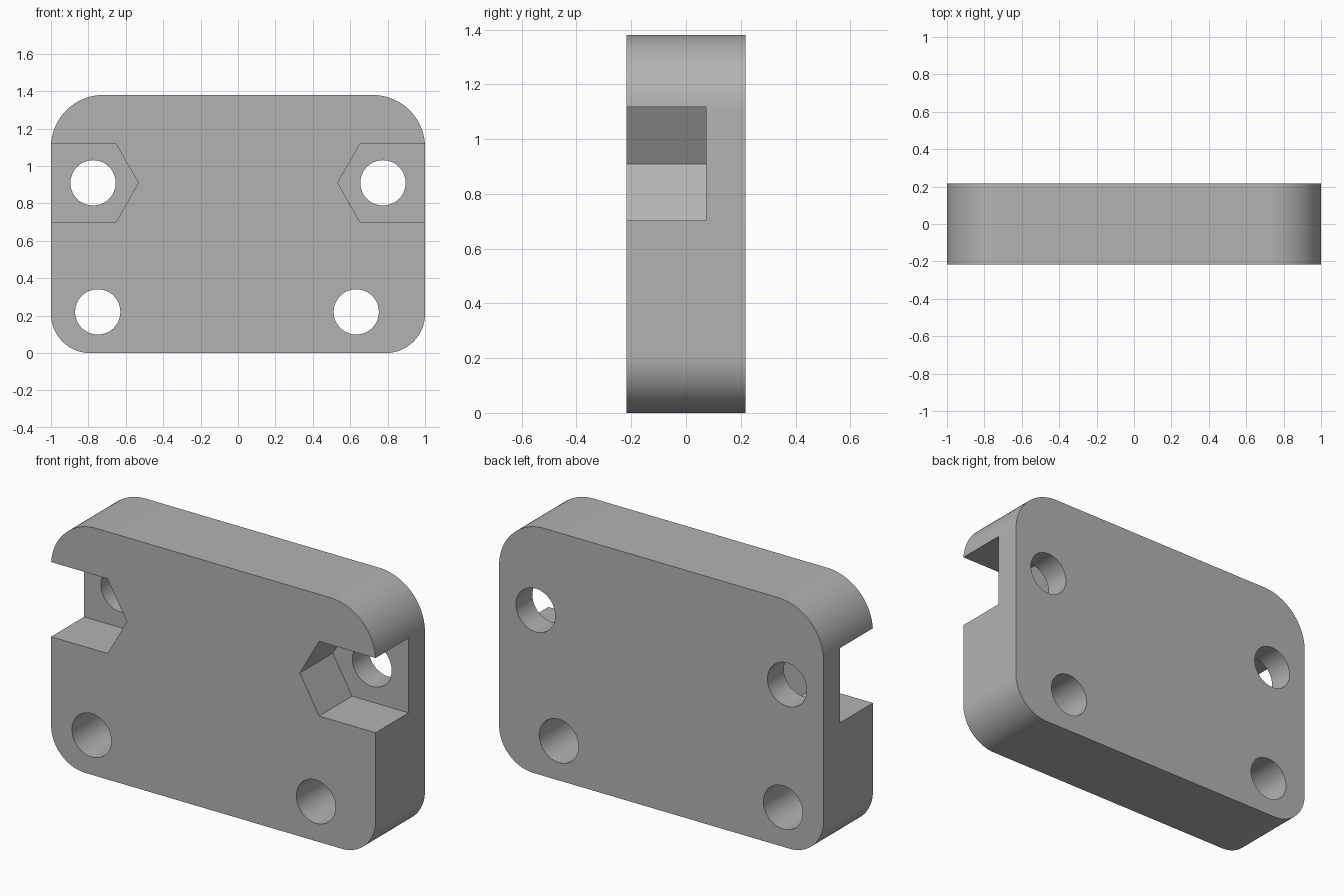
import bpy, bmesh
from math import sin, cos, pi, radians

cube = bpy.data.objects.get("Cube")
if cube:
    bpy.data.objects.remove(cube, do_unlink=True)

HALF_DEPTH, HEIGHT = 0.217, 1.38
TOP_RADIUS, BOTTOM_RADIUS, HOLE_RADIUS = 0.28, 0.21, 0.121
NUT_X, NUT_Z, NUT_HALF = 0.775, 0.91, 0.208
POCKET_FLOOR = 0.073

grey = bpy.data.materials.new("light grey")
grey.use_nodes = True
colour = (0.45, 0.45, 0.45, 1)
grey.diffuse_color = colour
grey.node_tree.nodes["Principled BSDF"].inputs["Base Color"].default_value = colour


def arc(x, z, radius, start, end, steps):
    angles = [radians(start + (end - start) * i / steps) for i in range(steps + 1)]
    return [(x + radius * cos(a), z + radius * sin(a)) for a in angles]


def prism(name, outline, y0, y1):
    """Extrude an outline in the xz plane from y0 to y1."""
    bm = bmesh.new()
    face = bm.faces.new([bm.verts.new((x, y0, z)) for x, z in outline])
    extruded = bmesh.ops.extrude_face_region(bm, geom=[face])["geom"]
    moved = [v for v in extruded if isinstance(v, bmesh.types.BMVert)]
    bmesh.ops.translate(bm, verts=moved, vec=(0, y1 - y0, 0))
    bmesh.ops.recalc_face_normals(bm, faces=bm.faces)
    mesh = bpy.data.meshes.new(name)
    bm.to_mesh(mesh)
    bm.free()
    mesh.materials.append(grey)
    obj = bpy.data.objects.new(name, mesh)
    bpy.context.collection.objects.link(obj)
    return obj


# Rounded plate, with larger corners at the top
outline = []
for sx, top, start in ((1, False, -90), (1, True, 0), (-1, True, 90), (-1, False, 180)):
    r = TOP_RADIUS if top else BOTTOM_RADIUS
    z = HEIGHT - r if top else r
    outline += arc(sx * (1 - r), z, r, start, start + 90, 24)
plate = prism("mounting_plate", outline, -HALF_DEPTH, HALF_DEPTH)

# Through holes
cutters = []
for x, z in ((-NUT_X, NUT_Z), (NUT_X, NUT_Z), (-0.75, 0.22), (0.632, 0.22)):
    circle = arc(x, z, HOLE_RADIUS, 0, 360, 48)[:-1]
    cutters.append(prism("hole_cutter", circle, -0.5, 0.5))

# Half-hexagon nut pockets, open to the front and to the sides
for side in (1, -1):
    pocket = [(1.2, NUT_Z - NUT_HALF), (1.2, NUT_Z + NUT_HALF), (0.652, NUT_Z + NUT_HALF),
              (0.533, NUT_Z), (0.652, NUT_Z - NUT_HALF)]
    cutters.append(prism("pocket_cutter", [(side * x, z) for x, z in pocket],
                         -0.5, POCKET_FLOOR))

# Cut, then discard the cutters
bpy.ops.object.select_all(action="DESELECT")
plate.select_set(True)
bpy.context.view_layer.objects.active = plate
for cutter in cutters:
    cutter.hide_render = True
    cut = plate.modifiers.new("cut", "BOOLEAN")
    cut.operation, cut.solver, cut.object = "DIFFERENCE", "EXACT", cutter
    bpy.ops.object.modifier_apply(modifier=cut.name)
    bpy.data.objects.remove(cutter, do_unlink=True)
bpy.ops.object.shade_smooth_by_angle(angle=radians(30))
